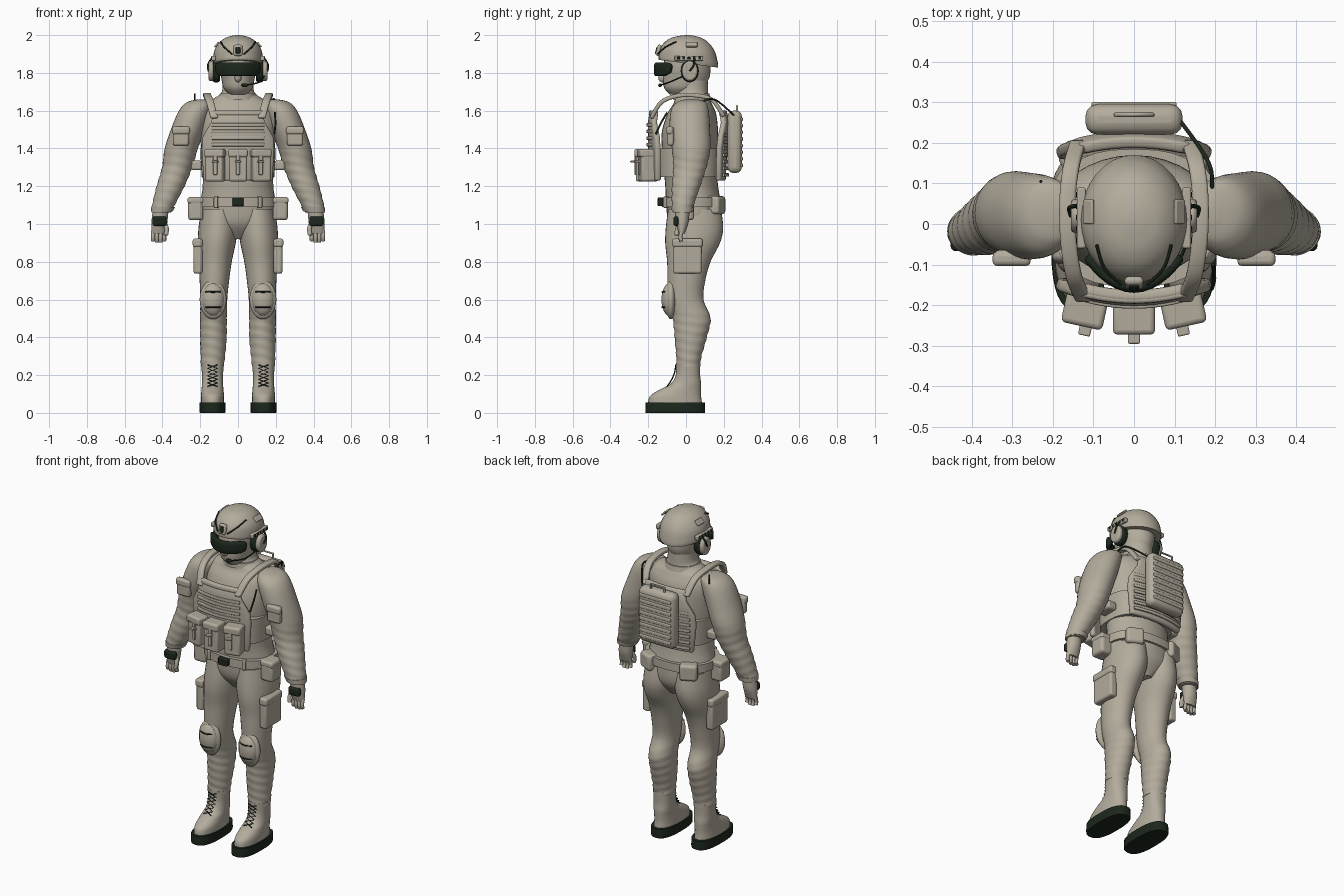
import bpy, bmesh, math
from mathutils import Vector

default_cube = bpy.data.objects.get("Cube")
if default_cube:
    bpy.data.objects.remove(default_cube, do_unlink=True)


def make_material(name, colour):
    mat = bpy.data.materials.new(name)
    mat.use_nodes = True
    mat.diffuse_color = (*colour, 1)
    mat.node_tree.nodes["Principled BSDF"].inputs["Base Color"].default_value = (*colour, 1)
    return mat


tan = make_material("tan_fabric", (.45, .41, .335))
dark = make_material("dark_green_rubber", (.012, .02, .012))
meshes = []


def add_mesh(name, bm, mat):
    bmesh.ops.recalc_face_normals(bm, faces=bm.faces)
    mesh = bpy.data.meshes.new(name)
    bm.to_mesh(mesh)
    bm.free()
    mesh.materials.append(mat)
    obj = bpy.data.objects.new(name, mesh)
    bpy.context.collection.objects.link(obj)
    meshes.append(obj)
    return obj


def smooth_path(points, steps):
    """Catmull-Rom samples through tuples of any length."""
    out = []
    for i in range(len(points) - 1):
        p, q = points[max(i - 1, 0)], points[i]
        r, s = points[i + 1], points[min(i + 2, len(points) - 1)]
        for k in range(steps):
            t = k / steps
            out.append([b + .5 * t * (c - a + t * (2*a - 5*b + 4*c - d + t * (3*(b - c) + d - a)))
                        for a, b, c, d in zip(p, q, r, s)])
    return out + [list(points[-1])]


def loft(name, rings, mat=tan, side=1, power=2, folds=0, fold_top=0, tilt=0, sides=32, steps=8):
    """Skin through horizontal rings given as centre x, centre y, z, radius x, radius y."""
    bm = bmesh.new()
    rows = []
    path = smooth_path(rings, steps)
    for i, (cx, cy, z, rx, ry) in enumerate(path):
        row = []
        for k in range(sides):
            a = math.tau * k / sides
            c, s = math.cos(a), math.sin(a)
            grow = 1 + folds * math.sin(z * 130 + 2 * c + 1.5 * s) * min(1, max(0, (fold_top - z) * 9))
            x = cx * side + rx * grow * math.copysign(abs(c) ** (2 / power), c)
            y = cy + ry * grow * math.copysign(abs(s) ** (2 / power), s)
            row.append(bm.verts.new((x, y, z + tilt * y * (1 - i / len(path)))))
        rows.append(row)
    for low, high in zip(rows, rows[1:]):
        for k in range(sides):
            n = (k + 1) % sides
            bm.faces.new((low[k], low[n], high[n], high[k]))
    bm.faces.new(rows[0])
    bm.faces.new(rows[-1])
    return add_mesh(name, bm, mat)


def sheet(name, rows, thickness, mat=tan):
    """Grid of points thickened to a plate."""
    bm = bmesh.new()
    grid = [[bm.verts.new(p) for p in row] for row in rows]
    for a, b in zip(grid, grid[1:]):
        for k in range(len(a) - 1):
            bm.faces.new((a[k], a[k + 1], b[k + 1], b[k]))
    obj = add_mesh(name, bm, mat)
    solid = obj.modifiers.new("thickness", "SOLIDIFY")
    solid.thickness, solid.offset = thickness, 0
    bevel = obj.modifiers.new("soft_edge", "BEVEL")
    bevel.width, bevel.segments = thickness * .3, 2
    return obj


def panel(name, levels, bow, thickness, mat=tan):
    """Bowed plate from levels of z, half width and middle y."""
    columns = [k / 6 - 1 for k in range(13)]
    return sheet(name, [[(u * w, y + bow * (u * w) ** 2, z) for u in columns] for z, w, y in levels],
                 thickness, mat)


def box(name, loc, size, mat=tan, bevel=.012, turn=(0, 0, 0)):
    bm = bmesh.new()
    bmesh.ops.create_cube(bm, size=1)
    bmesh.ops.scale(bm, vec=size, verts=bm.verts)
    obj = add_mesh(name, bm, mat)
    obj.location, obj.rotation_euler = loc, turn
    mod = obj.modifiers.new("rounding", "BEVEL")
    mod.width, mod.segments = min(bevel, min(size) * .45), 3
    return obj


def ball(name, loc, radii, mat=tan):
    bm = bmesh.new()
    bmesh.ops.create_uvsphere(bm, u_segments=32, v_segments=18, radius=1)
    bmesh.ops.scale(bm, vec=radii, verts=bm.verts)
    obj = add_mesh(name, bm, mat)
    obj.location = loc
    return obj


def disc(name, loc, depth, radii, mat):
    """Cylinder lying along x with a rounded rim."""
    bm = bmesh.new()
    bmesh.ops.create_cone(bm, cap_ends=True, segments=32, radius1=1, radius2=1, depth=depth)
    obj = add_mesh(name, bm, mat)
    for v in obj.data.vertices:
        v.co = Vector((v.co.z, v.co.x * radii[0], v.co.y * radii[1]))
    obj.location = loc
    mod = obj.modifiers.new("rounding", "BEVEL")
    mod.width, mod.segments = depth * .3, 2


def tube(name, points, radius, mat=dark, steps=5):
    curve = bpy.data.curves.new(name, "CURVE")
    curve.dimensions, curve.bevel_depth = "3D", radius
    curve.bevel_resolution, curve.use_fill_caps = 2, True
    path = smooth_path(points, steps)
    spline = curve.splines.new("POLY")
    spline.points.add(len(path) - 1)
    for point, co in zip(spline.points, path):
        point.co = (*co, 1)
    curve.materials.append(mat)
    bpy.context.collection.objects.link(bpy.data.objects.new(name, curve))


# Torso, neck and head
loft("torso", [(0, .05, .92, .05, .08), (0, .045, 1, .185, .135), (0, .04, 1.1, .2, .145),
               (0, .03, 1.2, .187, .14), (0, .02, 1.32, .19, .14), (0, .02, 1.47, .2, .15),
               (0, .03, 1.58, .205, .13), (0, .035, 1.64, .18, .1), (0, .03, 1.67, .12, .09),
               (0, .03, 1.7, .086, .087), (0, .03, 1.76, .08, .085)])
loft("collar", [(0, .03, 1.66, .105, .1), (0, .028, 1.69, .096, .096)])
loft("head", [(0, -.03, 1.685, .045, .055), (0, -.015, 1.72, .076, .1), (0, 0, 1.77, .088, .122),
              (0, .005, 1.83, .1, .125), (0, .01, 1.9, .1, .12)])
ball("nose", (0, -.125, 1.775), (.018, .022, .025))

# Helmet, goggles and headset
loft("helmet", [(0, .013, 1.85, .128, .157), (0, .012, 1.87, .132, .157), (0, .01, 1.92, .125, .145),
                (0, .01, 1.96, .1, .118), (0, .01, 1.985, .068, .08), (0, .01, 1.997, .03, .035),
                (0, .01, 2, .005, .005)], tilt=-.13)
panel("goggles", [(1.785, .085, -.15), (1.8, .11, -.155), (1.835, .115, -.155), (1.853, .105, -.15)],
      6, .03, dark)
box("helmet_mount", (0, -.145, 1.92), (.046, .022, .06), turn=(-.25, 0, 0))
box("mount_slot", (0, -.156, 1.92), (.024, .009, .036), dark, turn=(-.25, 0, 0))
tube("microphone_boom", [(.14, -.01, 1.785), (.11, -.09, 1.75), (.04, -.137, 1.735)], .004)
ball("microphone", (.035, -.137, 1.735), (.018, .01, .01), dark)

# Backpack with ribs and handle
box("backpack", (0, .258, 1.435), (.24, .075, .33), bevel=.03)
for i in range(8):
    box("backpack_rib", (0, .295, 1.31 + i * .035), (.21, .012, .02), bevel=.005)
tube("backpack_handle", [(-.045, .27, 1.59), (-.045, .27, 1.625), (.045, .27, 1.625), (.045, .27, 1.59)],
     .006, tan, 1)

# Vest plates, webbing and side wrap
panel("front_plate", [(1.23, .18, -.18), (1.4, .19, -.185), (1.46, .185, -.187), (1.54, .14, -.187),
                      (1.6, .125, -.175)], 1.1, .03)
panel("back_plate", [(1.23, .17, .195), (1.4, .19, .205), (1.46, .185, .21), (1.54, .14, .215),
                     (1.6, .125, .2)], -.9, .03)
loft("side_wrap", [(0, .015, 1.25, .193, .165), (0, .015, 1.4, .2, .17)], power=2.6)
for i in range(4):
    z = 1.42 + i * .035
    panel("front_webbing", [(z - .009, .14, -.203), (z + .009, .14, -.203)], 1.1, .012)
for i in range(7):
    z = 1.26 + i * .035
    panel("back_webbing", [(z - .009, .165, .222), (z + .009, .165, .222)], -.9, .012)
panel("chest_bar", [(1.575, .135, -.188), (1.6, .13, -.185)], 1, .02)
panel("back_bar", [(1.575, .14, .21), (1.6, .135, .205)], -.9, .02)

# Front pouches with flaps and pull tabs
for x, y in ((-.12, -.2), (0, -.22), (.12, -.2)):
    spin = x * 1.8
    box("front_pouch", (x, y, 1.305), (.096, .09, .16), turn=(0, 0, spin))
    box("pouch_flap", (x, y - .006, 1.375), (.104, .094, .045), turn=(0, 0, spin))
    box("pouch_strap", (x, y - .047, 1.32), (.022, .012, .12), bevel=.004, turn=(0, 0, spin))
    box("pouch_tab", (x, y - .058, 1.33), (.03, .035, .01), bevel=.004, turn=(0, 0, spin))

# Belt with buckle
loft("belt", [(0, .035, 1.09, .212, .162), (0, .035, 1.14, .212, .162)], power=2.3)
box("buckle", (0, -.135, 1.117), (.06, .03, .046), dark, .006)

for s, label in ((1, "left_"), (-1, "right_")):
    # Arm, cuff and hand
    loft(label + "arm", [(.19, .03, 1.66, .02, .03), (.205, .028, 1.645, .065, .075),
                         (.228, .02, 1.6, .085, .1), (.265, .02, 1.5, .09, .107),
                         (.3, .027, 1.4, .088, .102), (.322, .02, 1.3, .08, .088),
                         (.357, 0, 1.2, .074, .075), (.395, -.017, 1.1, .06, .058),
                         (.408, -.02, 1.06, .052, .05)], side=s, folds=.022, fold_top=1.42)
    loft(label + "cuff", [(.404, -.018, 1.065, .057, .056), (.396, -.017, 1.09, .063, .061)], side=s)
    loft(label + "palm", [(.41, -.02, 1.07, .042, .038), (.416, -.02, 1.01, .042, .034),
                          (.42, -.022, .95, .038, .016)], side=s)
    for i in range(4):
        x = s * (.39 + i * .02)
        tip = .9 + .008 * abs(i - 1.5)
        tube(label + "finger", [(x, -.022, .965), (x, -.03, .93), (x, -.024, tip)], .0105, tan)
    tube(label + "thumb", [(s * .39, -.03, 1.01), (s * .378, -.045, .975), (s * .382, -.05, .94)], .012, tan)
    box(label + "wrist_pad", (s * .415, -.052, 1.015), (.075, .03, .05), dark)
    box(label + "arm_pouch", (s * .302, -.082, 1.465), (.085, .035, .1))
    box(label + "arm_pouch_flap", (s * .302, -.086, 1.495), (.094, .035, .042))

    # Leg, cargo pocket and knee pad
    loft(label + "leg", [(.1, .045, 1.08, .095, .14), (.105, .045, .98, .104, .152),
                         (.112, .035, .9, .1, .145), (.12, .015, .8, .087, .115),
                         (.125, .002, .7, .078, .1), (.128, 0, .6, .071, .093),
                         (.13, .03, .5, .071, .1), (.13, .025, .4, .07, .085),
                         (.133, .015, .3, .064, .067), (.135, .013, .245, .061, .062)],
         side=s, folds=.022, fold_top=.58)
    box(label + "cargo_pocket", (s * .212, .008, .83), (.046, .15, .185))
    box(label + "cargo_flap", (s * .214, .008, .9), (.052, .16, .045))
    ball(label + "knee_pad_rim", (s * .132, -.08, .6), (.071, .03, .104))
    ball(label + "knee_pad", (s * .132, -.085, .6), (.06, .045, .088))
    for z in (.56, .64):
        tube(label + "knee_stripe", [(s * .132 + d, -.127 + abs(d) * .38, z) for d in (-.04, 0, .04)], .004)

    # Boot, sole and laces
    loft(label + "sole", [(.135, -.057, 0, .066, .156), (.135, -.057, .01, .069, .158),
                          (.135, -.057, .055, .068, .157)], dark, s, power=2.6, steps=3)
    loft(label + "boot", [(.135, -.058, .05, .062, .143), (.135, -.055, .09, .061, .135),
                          (.135, -.028, .125, .058, .108), (.135, 0, .155, .056, .08),
                          (.135, .01, .2, .056, .065), (.135, .012, .265, .06, .064)], side=s, power=2.2)
    for flip in (1, -1):
        lace = [(s * .135 + flip * (-1) ** i * .026, -.055 - .045 * (1 - i / 6) ** 2, .14 + i * .019)
                for i in range(7)]
        tube(label + "lace", lace, .0035, steps=1)

    # Belt pouches and keepers
    box(label + "hip_pouch", (s * .224, -.005, 1.08), (.08, .095, .12), bevel=.016)
    box(label + "hip_pouch_flap", (s * .224, -.005, 1.125), (.086, .1, .035))
    box(label + "rear_pouch", (s * .13, .158, 1.1), (.1, .075, .095), bevel=.016, turn=(0, 0, -s * .45))
    box(label + "belt_keeper", (s * .115, -.105, 1.115), (.022, .025, .06), bevel=.005, turn=(0, 0, s * .4))

    # Shoulder strap and side pouch
    strap = smooth_path([(.125, -.185, 1.56), (.148, -.13, 1.645), (.162, -.04, 1.68), (.164, .06, 1.68),
                         (.155, .14, 1.655), (.138, .2, 1.57)], 5)
    sheet(label + "shoulder_strap", [[(s * x + d, y, z) for d in (-.02, 0, .02)] for x, y, z in strap], .022)
    box(label + "side_pouch", (s * .22, .03, 1.31), (.06, .1, .05))

    # Helmet rail, patch, bungee and ear cup
    box(label + "rail", (s * .13, .015, 1.877), (.022, .15, .026), bevel=.005)
    for i in range(5):
        box(label + "rail_slot", (s * .1395, -.04 + i * .028, 1.878), (.008, .014, .016), dark, .002)
    box(label + "helmet_patch", (s * .112, .03, 1.95), (.01, .06, .035), bevel=.004, turn=(0, -s * .75, 0))
    tube(label + "bungee", [(s * .092, -.052, 1.965), (s * .074, -.108, 1.937), (s * .032, -.15, 1.9)], .004)
    disc(label + "ear_cushion", (s * .115, .02, 1.81), .04, (.048, .06), dark)
    disc(label + "ear_cup", (s * .14, .02, 1.81), .032, (.042, .053), tan)
    tube(label + "headset_arm", [(s * .142, .045, 1.875), (s * .16, .04, 1.84), (s * .156, .02, 1.81)], .005)

# Cables and antenna
tube("pack_cable", [(.11, .26, 1.57), (.185, .15, 1.66), (.192, .07, 1.64)], .005)
tube("chest_cable", [(.195, -.1, 1.59), (.198, -.135, 1.53), (.192, -.16, 1.475)], .005)
tube("antenna", [(-.23, .105, 1.54), (-.23, .105, 1.69)], .004)

# Smooth shading with crisp edges
bpy.ops.object.select_all(action="DESELECT")
for obj in meshes:
    obj.select_set(True)
bpy.context.view_layer.objects.active = meshes[0]
bpy.ops.object.shade_smooth_by_angle(angle=math.radians(40))
